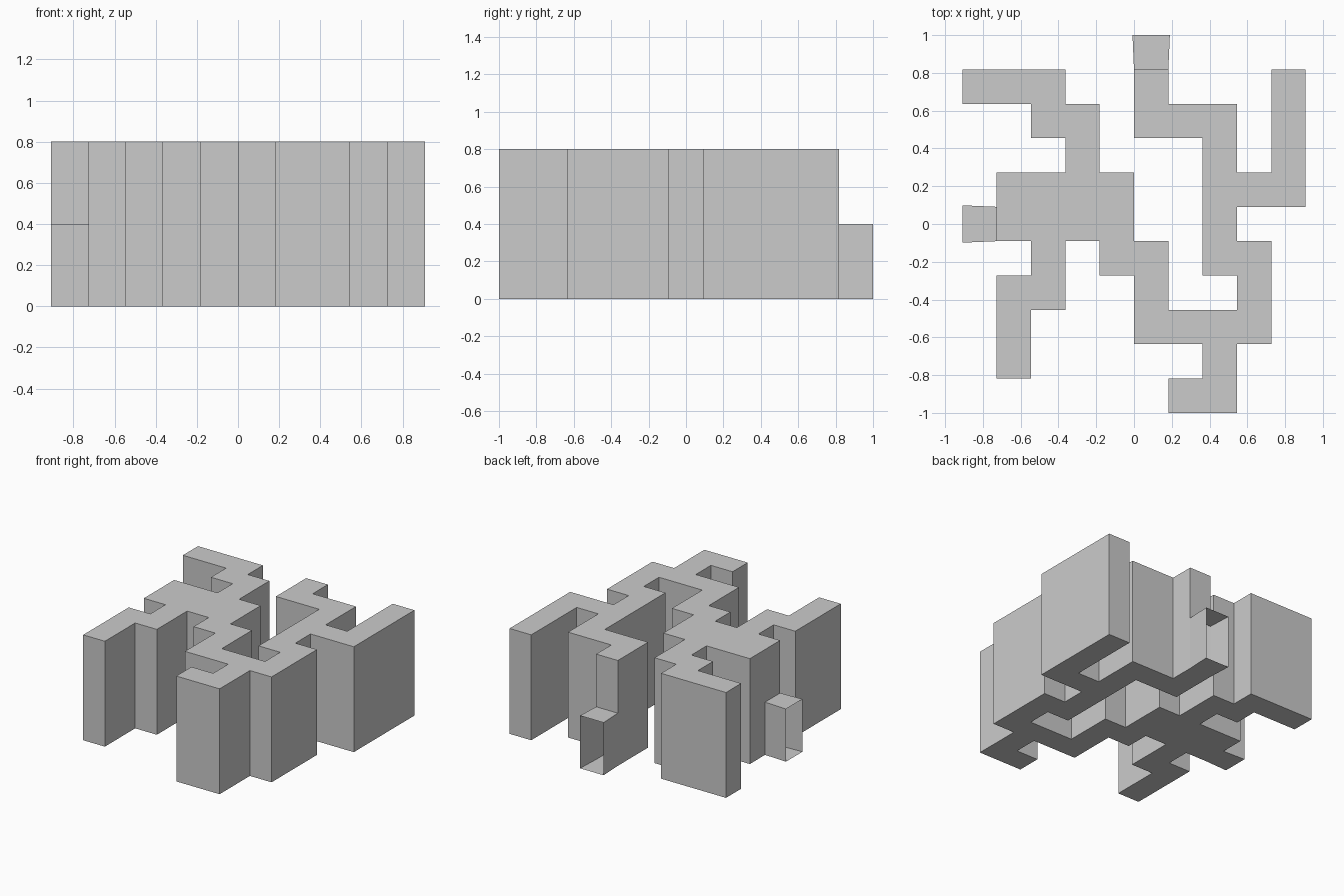
import bpy, bmesh, math
from mathutils import Vector

if "Cube" in bpy.data.objects:
    bpy.data.objects.remove(bpy.data.objects["Cube"])

C = 2 / 11          # grid cell size
H, DOOR_H = 0.8, 0.4

# Floor plan, back row (+y) first; '#' is corridor or room
PLAN = [
    "..........",
    "###..#...#",
    "..##.###.#",
    "...#...#.#",
    ".####..###",
    ".####..#..",
    "..#.##.##.",
    ".##..#..#.",
    ".#...####.",
    ".#.....#..",
    "......##..",
]
# Doorways: (column, row) of the cell, outward direction
DOORS = {((5, 1), (0, 1)), ((1, 5), (-1, 0))}
CELLS = {(c, r) for r, line in enumerate(PLAN) for c, ch in enumerate(line) if ch == "#"}


def centre(c, r):
    return Vector(((c - 4.5) * C, (5 - r) * C, 0))


def face(bm, pts):
    bm.faces.new([bm.verts.new(p) for p in pts])


def finish(bm, name):
    bmesh.ops.remove_doubles(bm, verts=bm.verts, dist=1e-4)
    bmesh.ops.dissolve_limit(bm, angle_limit=math.radians(1),
                             verts=bm.verts, edges=bm.edges)
    me = bpy.data.meshes.new(name)
    bm.to_mesh(me)
    bm.free()
    ob = bpy.data.objects.new(name, me)
    bpy.context.collection.objects.link(ob)


# Hollow corridor shell: floor, roof and outer walls, open at the doorways
bm = bmesh.new()
h = C / 2
up = Vector((0, 0, 1))
for c, r in CELLS:
    m = centre(c, r)
    ring = [m + Vector((x, y, 0)) for x, y in ((-h, -h), (h, -h), (h, h), (-h, h))]
    face(bm, ring[::-1])
    face(bm, [p + up * H for p in ring])
    for dx, dy in ((1, 0), (-1, 0), (0, 1), (0, -1)):
        if (c + dx, r - dy) in CELLS:
            continue
        out, side = Vector((dx, dy, 0)), Vector((-dy, dx, 0))
        a, b = m + (out - side) * h, m + (out + side) * h
        for z0, z1 in ((0, DOOR_H), (DOOR_H, H)):
            if z0 == 0 and ((c, r), (dx, dy)) in DOORS:
                continue
            face(bm, [a + up * z0, b + up * z0, b + up * z1, a + up * z1])
finish(bm, "corridor_shell")

# Low entrance tunnels, slightly flared, open at both ends
for i, ((c, r), d) in enumerate(sorted(DOORS)):
    bm = bmesh.new()
    out, side = Vector((*d, 0)), Vector((-d[1], d[0], 0))
    base = centre(c, r) + out * h
    loops = []
    for dist, w in ((0, h), (C, h + 0.008)):
        p = base + out * dist
        loops.append([p - side * w, p + side * w,
                      p + side * w + up * DOOR_H, p - side * w + up * DOOR_H])
    near, far = loops
    for k in range(4):
        n = (k + 1) % 4
        face(bm, [near[k], near[n], far[n], far[k]])
    bmesh.ops.remove_doubles(bm, verts=bm.verts, dist=1e-4)
    finish(bm, f"entrance_tunnel_{i + 1}")
